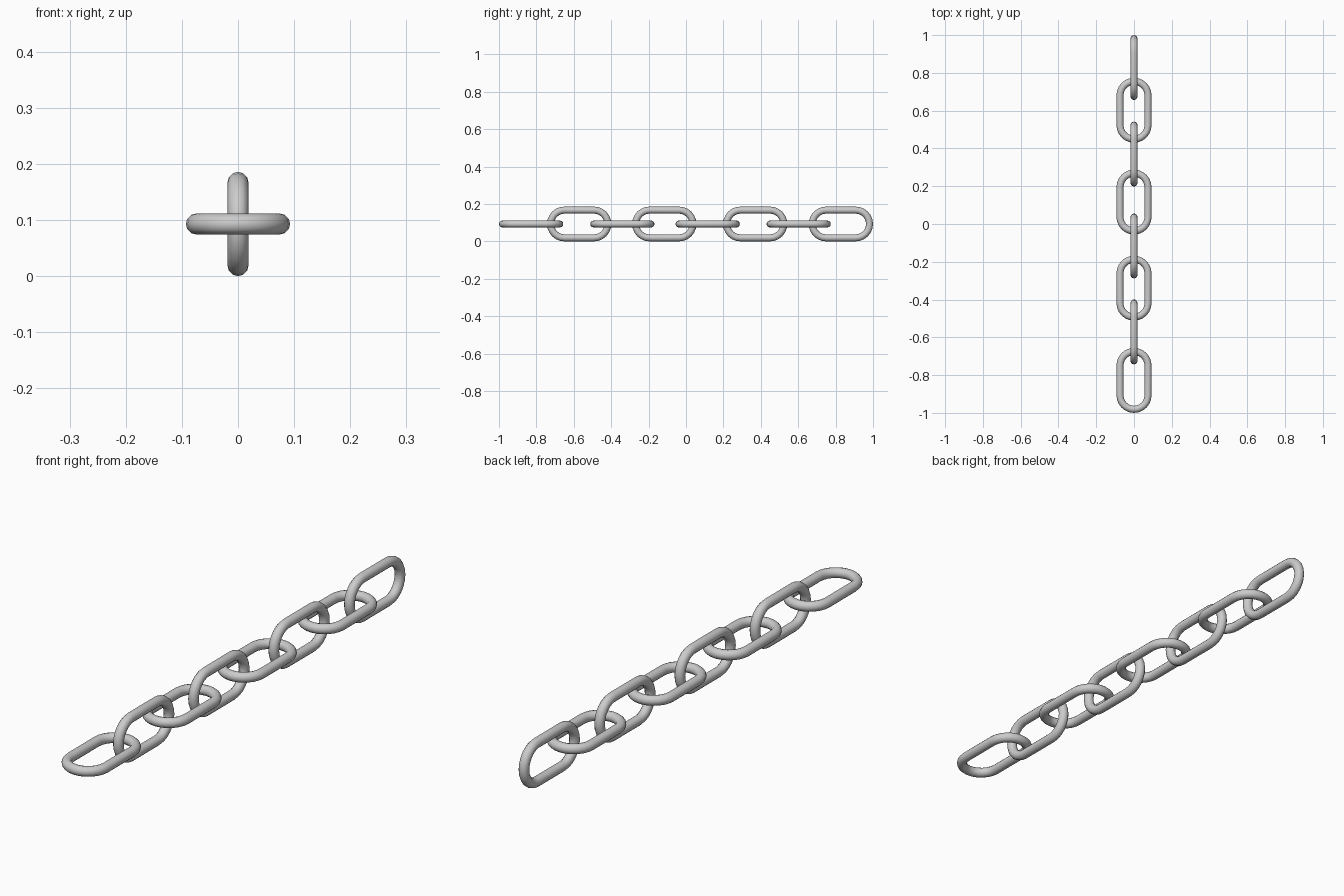
import bpy, bmesh
from math import sin, cos, pi
from mathutils import Vector

if "Cube" in bpy.data.objects:
    bpy.data.objects.remove(bpy.data.objects["Cube"])

TUBE_R, BEND_R, HALF_STRAIGHT = 0.0187, 0.0742, 0.079
SIDES, ARC = 12, 12
AXIS_Z = 0.093


def link_path():
    """Stadium centreline in the XY plane as (point, outward normal)."""
    path = []
    for end, start in ((1, 0), (-1, pi)):
        for i in range(ARC + 1):
            a = start + pi * i / ARC
            n = Vector((cos(a), sin(a), 0))
            path.append((n * BEND_R + Vector((0, end * HALF_STRAIGHT, 0)), n))
    return path


def make_link(name, y, upright):
    bm = bmesh.new()
    rings = []
    for p, n in link_path():
        ring = []
        for k in range(SIDES):
            t = 2 * pi * k / SIDES
            ring.append(bm.verts.new(p + n * TUBE_R * cos(t) + Vector((0, 0, TUBE_R * sin(t)))))
        rings.append(ring)
    for i, a in enumerate(rings):
        b = rings[(i + 1) % len(rings)]
        for k in range(SIDES):
            m = (k + 1) % SIDES
            bm.faces.new((a[k], b[k], b[m], a[m]))
    bmesh.ops.recalc_face_normals(bm, faces=bm.faces)
    mesh = bpy.data.meshes.new(name)
    bm.to_mesh(mesh)
    bm.free()
    mesh.shade_smooth()
    ob = bpy.data.objects.new(name, mesh)
    ob.location = (0, y, AXIS_Z)
    ob.rotation_euler = (0, pi / 2 if upright else 0, 0)
    bpy.context.collection.objects.link(ob)


# Chain links, alternating flat and upright from front to back
centres = (-0.828, -0.571, -0.34, -0.116, 0.116, 0.37, 0.602, 0.828)
for i, y in enumerate(centres):
    upright = i % 2 == 1
    make_link(f"{'upright' if upright else 'flat'}_link_{i // 2 + 1}", y, upright)
